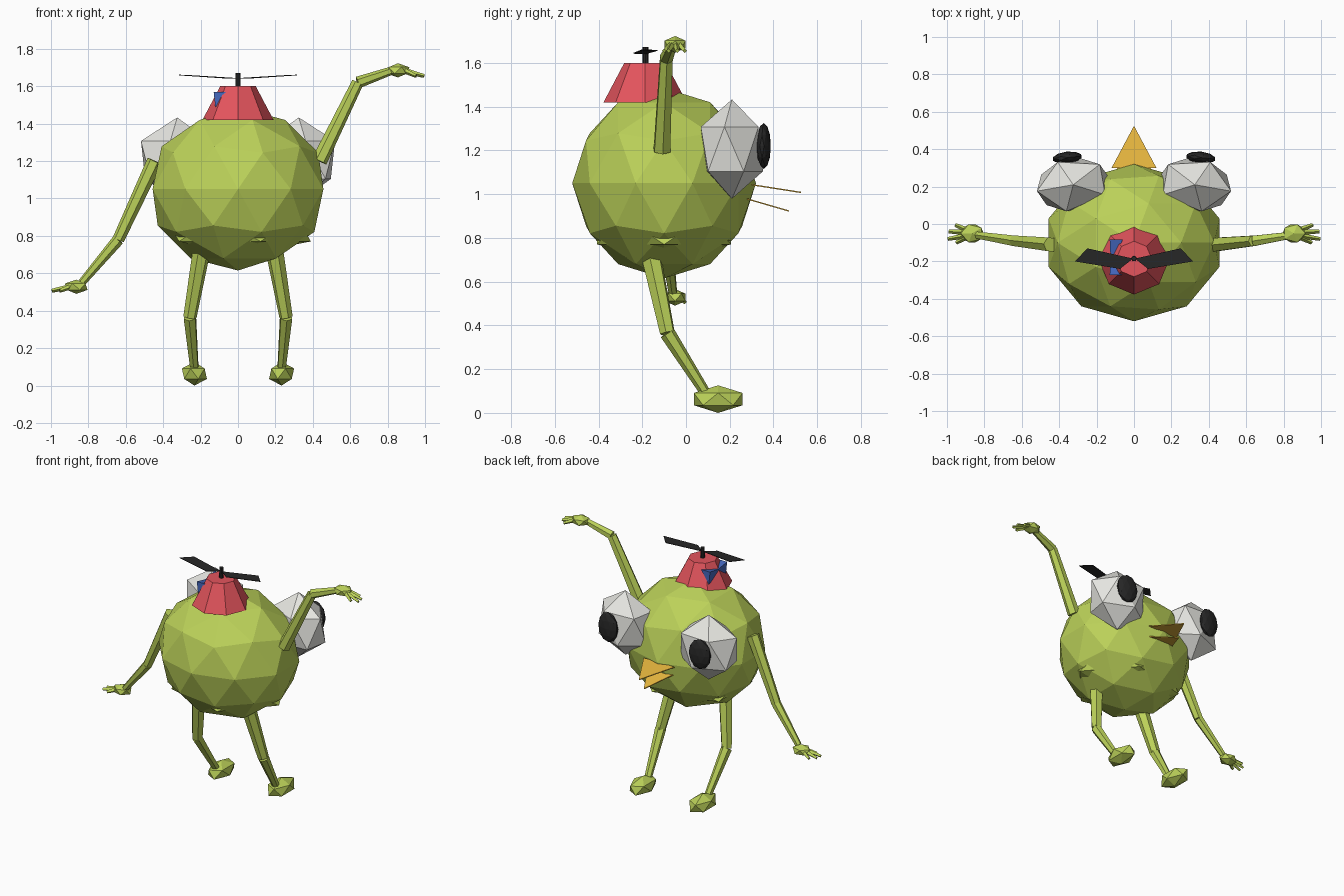
import bpy, bmesh, math
from mathutils import Vector, Matrix

if "Cube" in bpy.data.objects:
    bpy.data.objects.remove(bpy.data.objects["Cube"])


def mat(name, r, g, b):
    m = bpy.data.materials.new(name)
    m.diffuse_color = (r, g, b, 1)
    m.use_nodes = True
    m.node_tree.nodes["Principled BSDF"].inputs["Base Color"].default_value = m.diffuse_color
    return m


GREEN = mat("green", 0.50, 0.64, 0.10)
RED = mat("red", 0.78, 0.09, 0.11)
BLUE = mat("blue", 0.06, 0.14, 0.52)
WHITE = mat("white", 0.80, 0.80, 0.76)
DARK = mat("dark", 0.02, 0.02, 0.02)
YELLOW = mat("yellow", 0.82, 0.48, 0.05)


def finish(bm, name, material):
    bmesh.ops.recalc_face_normals(bm, faces=bm.faces)
    me = bpy.data.meshes.new(name)
    bm.to_mesh(me)
    bm.free()
    me.materials.append(material)
    ob = bpy.data.objects.new(name, me)
    bpy.context.collection.objects.link(ob)
    return ob


def ball(name, material, loc, size, sub=1, yaw=0):
    bm = bmesh.new()
    bmesh.ops.create_icosphere(bm, subdivisions=sub, radius=1)
    m = (Matrix.Translation(loc) @ Matrix.Rotation(math.radians(yaw), 4, 'Z')
         @ Matrix.Diagonal((*size, 1)))
    bm.transform(m)
    return finish(bm, name, material)


def add_cone(bm, a, b, r1, r2, sides=6):
    a, b = Vector(a), Vector(b)
    d = b - a
    m = Matrix.Translation((a + b) / 2) @ d.to_track_quat('Z', 'Y').to_matrix().to_4x4()
    bmesh.ops.create_cone(bm, cap_ends=True, segments=sides, radius1=r1, radius2=r2,
                          depth=d.length, matrix=m)


def limb(name, points, radii):
    bm = bmesh.new()
    for i in range(len(points) - 1):
        add_cone(bm, points[i], points[i + 1], radii[i], radii[i + 1])
    return finish(bm, name, GREEN)


def plate(name, material, pts, thick):
    bm = bmesh.new()
    lo = [bm.verts.new(p) for p in pts]
    hi = [bm.verts.new(Vector(p) + Vector((0, 0, thick))) for p in pts]
    bm.faces.new(lo)
    bm.faces.new(hi)
    for i in range(len(pts)):
        j = (i + 1) % len(pts)
        bm.faces.new((lo[i], lo[j], hi[j], hi[i]))
    return finish(bm, name, material)


# Round body, and the flat inner pelvis whose five corners poke out below
ball("body", GREEN, (0, -0.10, 1.05), (0.48, 0.42, 0.435), 2)
ball("pelvis_points", GREEN, (0, -0.10, 0.833), (0.436, 0.36, 0.14), 1, 180)

# Eyes and pupils, legs and feet
for s, side in ((-1, "left"), (1, "right")):
    ball(side + "_eye", WHITE, (s * 0.325, 0.21, 1.206), (s * 0.22, 0.157, 0.227), 1, -s * 10)
    ball(side + "_pupil", DARK, (s * 0.357, 0.355, 1.22), (0.08, 0.032, 0.105), 2, -s * 6)
    limb(side + "_leg",
         [(s * 0.195, -0.16, 0.72), (s * 0.257, -0.085, 0.365), (s * 0.233, 0.09, 0.09)],
         [0.048, 0.036, 0.024])
    ball(side + "_foot", GREEN, (s * 0.233, 0.147, 0.063), (s * 0.075, 0.131, 0.063))

# Arms: right one raised, left one hanging; each has a hand with four fingers
arms = {
    "right": (1, [(0.435, -0.11, 1.20), (0.64, -0.09, 1.62), (0.84, -0.06, 1.69)],
              (0.855, -0.05, 1.685), 1.655),
    "left": (-1, [(-0.445, -0.11, 1.20), (-0.64, -0.09, 0.78), (-0.835, -0.06, 0.55)],
             (-0.865, -0.05, 0.528), 0.507),
}
for side, (s, path, hand, tip_z) in arms.items():
    limb(side + "_arm", path, [0.042, 0.032, 0.021])
    ball(side + "_hand", GREEN, hand, (s * 0.068, 0.056, 0.038))
    bm = bmesh.new()
    for x, y in ((0.955, -0.005), (0.99, -0.04), (0.995, -0.08), (0.95, -0.10)):
        root = (hand[0] + s * 0.03, hand[1] + (y - hand[1]) * 0.4, hand[2])
        add_cone(bm, root, (s * x, y, tip_z), 0.015, 0.01, 4)
    finish(bm, side + "_fingers", GREEN)

# Open beak
plate("upper_beak", YELLOW, [(-0.12, 0.30, 1.04), (0.12, 0.30, 1.04), (0, 0.525, 1.005)], 0.006)
plate("lower_beak", YELLOW, [(-0.10, 0.28, 0.975), (0.10, 0.28, 0.975), (0, 0.47, 0.92)], 0.006)

# Eight-sided hat
bm = bmesh.new()
bmesh.ops.create_cone(bm, cap_ends=True, segments=8, radius1=0.19, radius2=0.095, depth=0.18,
                      matrix=Matrix.Translation((0, -0.187, 1.51)))
finish(bm, "hat", RED)

# Bow on the hat's left side: two three-sided wedges narrowing to the middle
bm = bmesh.new()
profile = ((-0.13, 1.57), (-0.06, 1.57), (-0.12, 1.48))
for d in (-1, 1):
    outer = [bm.verts.new((x, -0.177 + d * 0.095, z)) for x, z in profile]
    inner = [bm.verts.new((-0.115 + (x + 0.103) * 0.4, -0.177, 1.54 + (z - 1.54) * 0.4))
             for x, z in profile]
    bm.faces.new(outer)
    bm.faces.new(inner)
    for i in range(3):
        j = (i + 1) % 3
        bm.faces.new((outer[i], outer[j], inner[j], inner[i]))
finish(bm, "hat_bow", BLUE)

# Propeller
bm = bmesh.new()
add_cone(bm, (0, -0.185, 1.58), (0, -0.185, 1.672), 0.015, 0.013, 8)
finish(bm, "propeller_shaft", DARK)
for s, side in ((-1, "left"), (1, "right")):
    plate(side + "_propeller_blade", DARK,
          [(s * 0.005, -0.185, 1.64), (s * 0.25, -0.13, 1.655),
           (s * 0.315, -0.20, 1.658), (s * 0.075, -0.24, 1.642)], 0.004)
